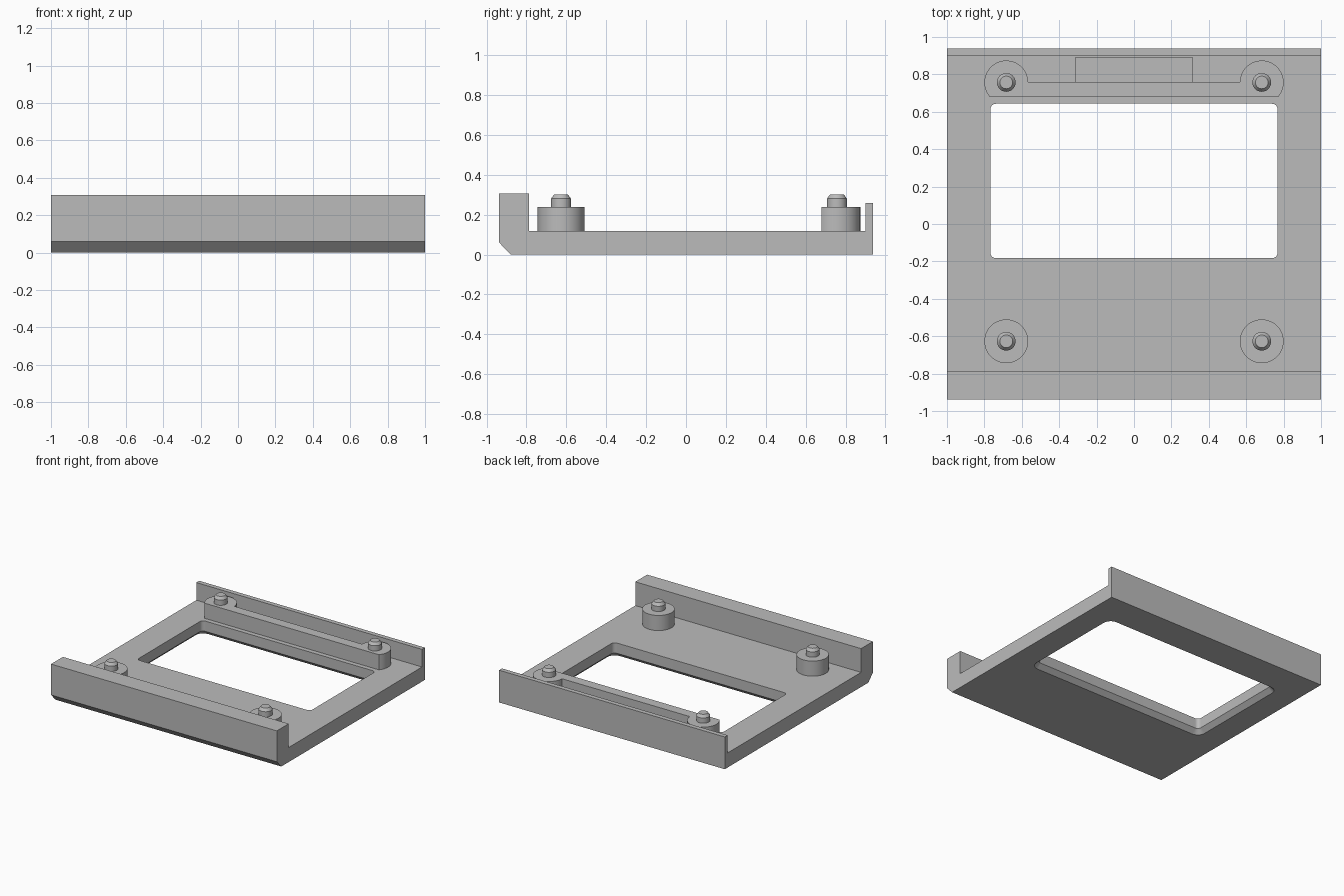
import bpy, bmesh, math
from mathutils import Vector

cube = bpy.data.objects.get("Cube")
if cube:
    bpy.data.objects.remove(cube, do_unlink=True)

GREY = (0.5, 0.5, 0.5, 1)
grey = bpy.data.materials.new("plain grey")
grey.use_nodes = True
grey.diffuse_color = GREY
grey.node_tree.nodes["Principled BSDF"].inputs["Base Color"].default_value = GREY

FLOOR, BOSS_TOP, SHOULDER, PIN_TOP = 0.117, 0.238, 0.28, 0.302
BOSS_R, PIN_X, FRONT_Y, REAR_Y = 0.117, 0.683, -0.627, 0.757
RIB_FRONT, RIB_BACK = 0.68, 0.76


def loft(name, rings):
    """Closed solid through a stack of rings with equal point counts."""
    bm = bmesh.new()
    loops = [[bm.verts.new(p) for p in ring] for ring in rings]
    n = len(loops[0])
    for a, b in zip(loops, loops[1:]):
        for i in range(n):
            j = (i + 1) % n
            bm.faces.new((a[i], a[j], b[j], b[i]))
    bm.faces.new(loops[0][::-1])
    bm.faces.new(loops[-1])
    bmesh.ops.recalc_face_normals(bm, faces=bm.faces)
    mesh = bpy.data.meshes.new(name)
    bm.to_mesh(mesh)
    bm.free()
    mesh.materials.append(grey)
    obj = bpy.data.objects.new(name, mesh)
    bpy.context.collection.objects.link(obj)
    return obj


def select(obj):
    bpy.ops.object.select_all(action='DESELECT')
    obj.select_set(True)
    bpy.context.view_layer.objects.active = obj


def smooth(obj):
    select(obj)
    bpy.ops.object.shade_smooth_by_angle(angle=math.radians(30))


def cut(obj, cutter):
    mod = obj.modifiers.new("cut", 'BOOLEAN')
    mod.operation = 'DIFFERENCE'
    mod.solver = 'EXACT'
    mod.object = cutter
    select(obj)
    bpy.ops.object.modifier_apply(modifier=mod.name)
    bpy.data.objects.remove(cutter, do_unlink=True)


def arc(cx, cy, r, start, end, steps):
    angles = [start + (end - start) * i / steps for i in range(steps + 1)]
    return [(cx + r * math.cos(a), cy + r * math.sin(a)) for a in angles]


def rounded_rect(x0, x1, y0, y1, r, z):
    pts = []
    centres = [(x1 - r, y1 - r), (x0 + r, y1 - r), (x0 + r, y0 + r), (x1 - r, y0 + r)]
    for k, (cx, cy) in enumerate(centres):
        pts += arc(cx, cy, r, k * math.pi / 2, (k + 1) * math.pi / 2, 6)
    return [Vector((x, y, z)) for x, y in pts]


def circle(x, y, r, z, n=48):
    return [Vector((px, py, z)) for px, py in arc(x, y, r, 0, math.tau, n)[:-1]]


# Tray: side profile with thick front wall, thin back wall, bevelled front edge
profile = [(-0.88, 0), (0.937, 0), (0.937, 0.258), (0.9, 0.258), (0.9, FLOOR),
           (-0.787, FLOOR), (-0.787, 0.307), (-0.937, 0.307), (-0.937, 0.06)]
tray = loft("tray", [[Vector((x, y, z)) for y, z in profile] for x in (-1, 1)])


# Window with rounded corners, flared at the underside
def window_ring(grow, z):
    return rounded_rect(-0.768 - grow, 0.768 + grow, -0.183 - grow, 0.643 + grow,
                        0.03 + grow, z)


FLARE = 0.035
cut(tray, loft("window_cutter", [window_ring(FLARE + 0.01, -0.01),
                                 window_ring(0, FLARE), window_ring(0, 0.2)]))

# Shallow pocket in the floor behind the rib
pocket = [(-0.312, RIB_BACK), (0.312, RIB_BACK), (0.312, 0.89), (-0.312, 0.89)]
cut(tray, loft("pocket_cutter", [[Vector((x, y, z)) for x, y in pocket]
                                 for z in (0.06, 0.2)]))
smooth(tray)

# Rear mount: two truncated bosses joined by a rib, one outline
low = math.asin((RIB_FRONT - REAR_Y) / BOSS_R)
inner = math.pi - math.asin((RIB_BACK - REAR_Y) / BOSS_R)
half = arc(PIN_X, REAR_Y, BOSS_R, low, inner, 32)
outline = half + [(-x, y) for x, y in reversed(half)]
smooth(loft("rear_mount", [[Vector((x, y, z)) for x, y in outline]
                           for z in (FLOOR - 0.005, BOSS_TOP)]))

# Front bosses and all four locating pins
for side, sx in (("right", -PIN_X), ("left", PIN_X)):
    smooth(loft("front_boss_" + side, [circle(sx, FRONT_Y, BOSS_R, z)
                                       for z in (FLOOR - 0.005, BOSS_TOP)]))
    for end, y in (("front", FRONT_Y), ("rear", REAR_Y)):
        smooth(loft(f"{end}_pin_{side}", [circle(sx, y, 0.05, BOSS_TOP - 0.005, 32),
                                          circle(sx, y, 0.05, SHOULDER, 32),
                                          circle(sx, y, 0.034, PIN_TOP, 32)]))
